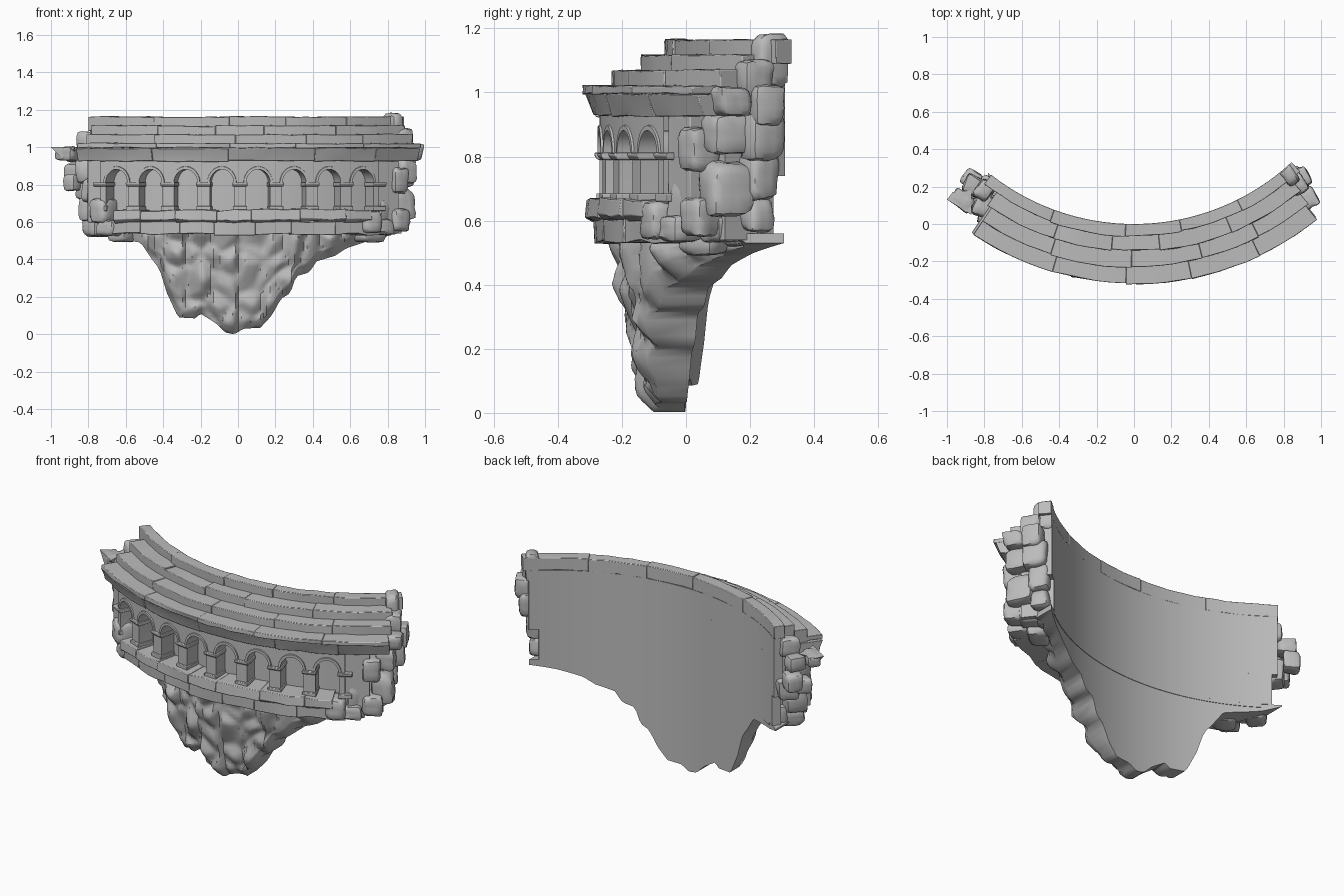
import bpy, bmesh, math, random
from mathutils import Vector, Matrix, noise

if "Cube" in bpy.data.objects:
    bpy.data.objects.remove(bpy.data.objects["Cube"])

random.seed(4)
CY, RB = 1.24, 1.24          # arc centre (y) and radius of the back face
stone = bpy.data.materials.new("grey stone")
stone.diffuse_color = (0.5, 0.5, 0.5, 1)
stone.use_nodes = True
stone.node_tree.nodes["Principled BSDF"].inputs["Base Color"].default_value = stone.diffuse_color


def polar(a, r, z):
    a = math.radians(a)
    return Vector((r * math.sin(a), CY - r * math.cos(a), z))


def lerp(table, x):
    for (x0, y0), (x1, y1) in zip(table, table[1:]):
        if x <= x1:
            return y0 + (y1 - y0) * max(0, (x - x0) / (x1 - x0))
    return table[-1][1]


def finish(bm, name, bevel=0.0, angle=35):
    bmesh.ops.recalc_face_normals(bm, faces=bm.faces)
    me = bpy.data.meshes.new(name)
    bm.to_mesh(me)
    bm.free()
    me.materials.append(stone)
    ob = bpy.data.objects.new(name, me)
    bpy.context.collection.objects.link(ob)
    if bevel:
        m = ob.modifiers.new("worn edges", 'BEVEL')
        m.width, m.segments, m.limit_method = bevel, 2, 'ANGLE'
    bpy.ops.object.select_all(action='DESELECT')
    ob.select_set(True)
    bpy.context.view_layer.objects.active = ob
    bpy.ops.object.shade_smooth_by_angle(angle=math.radians(angle))
    return ob


def sweep(bm, profile, a0, a1, n, wear=0.0):
    """Closed (r, z) profile swept along the arc, with end caps."""
    rings = []
    for i in range(n + 1):
        a = a0 + (a1 - a0) * i / n
        rings.append([bm.verts.new(polar(a, r + random.uniform(-wear, wear) * (r > RB + .01),
                                         z + random.uniform(-wear, wear))) for r, z in profile])
    k = len(profile)
    for p, q in zip(rings, rings[1:]):
        for j in range(k):
            bm.faces.new((p[j], p[(j + 1) % k], q[(j + 1) % k], q[j]))
    bm.faces.new(rings[0])
    bm.faces.new(rings[-1][::-1])


def block_course(name, profile, a0, a1, size=14, wear=0.003):
    """Course of slightly uneven blocks laid along the arc."""
    bm = bmesh.new()
    a = a0
    while a < a1 - 0.1:
        b = a + size * random.uniform(0.7, 1.3)
        if a1 - b < size * 0.5:
            b = a1
        dr, dz = random.uniform(-.004, .004), random.uniform(-.003, .003)
        sweep(bm, [(r + dr * (r > RB + .01), z + dz) for r, z in profile],
              a, b, max(2, int((b - a) / 2.5)), wear)
        a = b
    return finish(bm, name, 0.003)


def rect(r0, r1, z0, z1):
    return [(r0, z0), (r1, z0), (r1, z1), (r0, z1)]


# wall behind everything, stepping in towards the bottom
bm = bmesh.new()
sweep(bm, rect(RB, 1.42, 0.54, 0.95), -34, 38, 40)
sweep(bm, rect(RB, 1.29, 0.56, 0.74), -36.5, 38.8, 40)
sweep(bm, rect(RB, 1.29, 0.74, 1.09), -37.8, 41.3, 40)
finish(bm, "back_wall")

# stepped roof courses and cornice
block_course("top_step", rect(RB, 1.305, 1.09, 1.165), -38, 42.8)
block_course("second_step", rect(1.27, 1.385, 1.04, 1.115), -34.5, 40)
block_course("third_step", rect(1.27, 1.47, 0.99, 1.07), -33.5, 39.5)
block_course("cornice_lip", rect(1.42, 1.56, 0.995, 1.02), -33.5, 38.8)
block_course("cornice", [(1.3, .925), (1.525, .925), (1.535, .955), (1.55, .995), (1.3, .995)], -34, 39)

# arcade of arched niches
BAY, MID, HALF, RF, RN, SPRING, RISE = 7.37, 0.4, 2.45, 1.51, 1.42, .807, .075
edges = [MID + BAY * (k - 4) for k in range(9)]
bm = bmesh.new()
for k in range(8):
    c = (edges[k] + edges[k + 1]) / 2
    arch = [(c - HALF * math.cos(math.pi * i / 12), SPRING + RISE * math.sin(math.pi * i / 12)) for i in range(13)]
    path = [(c - HALF, .66)] + arch + [(c + HALF, .66)]
    for (a, z), (b, w) in zip(path, path[1:]):       # jambs and soffit
        bm.faces.new([bm.verts.new(polar(*p)) for p in ((a, RF, z), (b, RF, w), (b, RN, w), (a, RN, z))])
    for (a, z), (b, w) in zip(arch, arch[1:]):       # spandrels
        bm.faces.new([bm.verts.new(polar(*p)) for p in ((a, RF, z), (b, RF, w), (b, RF, .93), (a, RF, .93))])
    for a, b in ((edges[k], c - HALF), (c + HALF, edges[k + 1])):   # pier fronts
        for z, w in ((.66, SPRING), (SPRING, .93)):
            bm.faces.new([bm.verts.new(polar(*p)) for p in ((a, RF, z), (b, RF, z), (b, RF, w), (a, RF, w))])
bmesh.ops.remove_doubles(bm, verts=bm.verts, dist=0.0005)
finish(bm, "arcade")

# arch rims
bm = bmesh.new()
for k in range(8):
    c = (edges[k] + edges[k + 1]) / 2
    rings = []
    for i in range(13):
        t = math.pi * i / 12
        rings.append([bm.verts.new(polar(c - HALF * s * math.cos(t), r, SPRING + RISE * s * math.sin(t)))
                      for s, r in ((1, 1.5), (1, 1.517), (1.2, 1.517), (1.25, 1.5))])
    for p, q in zip(rings, rings[1:]):
        for j in range(4):
            bm.faces.new((p[j], p[(j + 1) % 4], q[(j + 1) % 4], q[j]))
finish(bm, "arch_rims")

# pier capitals and feet
bm = bmesh.new()
for e in edges:
    sweep(bm, [(1.42, .79), (1.516, .79), (1.526, .802), (1.526, .812), (1.42, .812)], e - 1.5, e + 1.5, 2)
    sweep(bm, rect(1.42, 1.52, .66, .685), e - 1.45, e + 1.45, 2)
finish(bm, "pier_capitals_and_feet", 0.003)

# plain wall ends beside the arcade
block_course("wall_end_right", rect(1.3, 1.495, .6, .93), edges[-1], 35, 6)
block_course("wall_end_left", rect(1.3, 1.495, .6, .93), -32.5, edges[0], 6)

# ledges below the arcade
block_course("ledge", [(1.3, .6), (1.53, .6), (1.555, .615), (1.55, .665), (1.3, .67)], -25.5, 27.5, 8, .006)
block_course("under_ledge", rect(1.26, 1.52, .535, .605), -27, 30, 9, .006)

# hanging rock under the balcony
outline = [(-.78, .55), (-.7, .52), (-.52, .49), (-.46, .40), (-.42, .35), (-.38, .22), (-.32, .09), (-.23, .085),
           (-.2, .11), (-.12, .06), (-.07, .01), (-.02, .0), (.03, .03), (.12, .035), (.18, .10), (.23, .19),
           (.28, .22), (.31, .31), (.38, .33), (.42, .39), (.52, .42), (.58, .46), (.7, .50), (.82, .53)]
front = [(0, 1.38), (.1, 1.40), (.25, 1.425), (.4, 1.46), (.56, 1.475)]


def rock_point(i, j, nx, nz):
    x = -.78 + 1.6 * i / nx
    low = lerp(outline, x)
    z = low + (.56 - low) * j / nz
    d = noise.voronoi(Vector((x * 9, z * 5.5, 1.7)))[0]
    chunk = noise.cell(Vector((x * 7, 0, 5.0))) * .012
    bump = .085 * (min(.8, d[1] - d[0]) - .35) + chunk
    r = lerp(front, z) + bump - .03 * max(0, 1 - (z - low) / .05) - .10 * min(1, abs(x) / .7) ** 2
    rb = RB + .003
    return (Vector((x, CY - math.sqrt(max(r, RB + .02) ** 2 - x * x), z)),
            Vector((x, CY - math.sqrt(rb * rb - x * x), z)))


bm = bmesh.new()
NX, NZ = 96, 32
grid = [[tuple(bm.verts.new(p) for p in rock_point(i, j, NX, NZ)) for j in range(NZ + 1)] for i in range(NX + 1)]
for i in range(NX):
    for j in range(NZ):
        for s in (0, 1):
            bm.faces.new((grid[i][j][s], grid[i + 1][j][s], grid[i + 1][j + 1][s], grid[i][j + 1][s]))
    for j in (0, NZ):
        bm.faces.new((grid[i][j][0], grid[i + 1][j][0], grid[i + 1][j][1], grid[i][j][1]))
for i in (0, NX):
    for j in range(NZ):
        bm.faces.new((grid[i][j][0], grid[i][j + 1][0], grid[i][j + 1][1], grid[i][j][1]))
finish(bm, "hanging_rock", angle=45)


def boulder(bm, x, y, z, sx, sy, sz, turn):
    """Rounded, battered block kept in front of the back face."""
    part = bmesh.new()
    bmesh.ops.create_cube(part, size=2.2)
    for v in part.verts:
        v.co *= random.uniform(.82, 1.1)
    bmesh.ops.subdivide_edges(part, edges=part.edges, cuts=4, use_grid_fill=True)
    rot = Matrix.Rotation(math.radians(turn), 3, 'Z')
    vmap = {}
    for v in part.verts:
        n = (abs(v.co.x) ** 5 + abs(v.co.y) ** 5 + abs(v.co.z) ** 5) ** .2
        c = v.co * (max(map(abs, v.co)) / n) * (1 + .10 * noise.noise(v.co * 1.3 + Vector((x * 9, y * 9, z * 9))))
        c = rot @ Vector((c.x * sx, c.y * sy, c.z * sz)) + Vector((x, y, z))
        out = Vector((c.x, c.y - CY))
        if out.length < RB:
            out = out.normalized() * RB
        vmap[v] = bm.verts.new((out.x, out.y + CY, c.z))
    for f in part.faces:
        bm.faces.new([vmap[v] for v in f.verts])
    part.free()


# broken masonry at both ends
right = [(.83, .26, 1.10, .035, .055, .075), (.87, .21, 1.04, .045, .05, .055), (.89, .25, .96, .045, .05, .06),
         (.92, .14, .97, .055, .055, .045), (.88, .13, .87, .05, .07, .06), (.87, .24, .86, .045, .06, .07),
         (.85, .04, .82, .05, .055, .07), (.87, .13, .70, .055, .07, .08), (.83, .23, .74, .045, .05, .07),
         (.82, .22, .62, .045, .045, .05), (.84, .05, .61, .05, .06, .055), (.79, .11, .57, .055, .06, .04),
         (.77, .02, .66, .06, .05, .06), (.75, -.02, .575, .06, .06, .04), (.70, -.07, .60, .05, .06, .055),
         (.70, .06, .53, .07, .05, .035), (.74, .17, .56, .05, .05, .04)]
left = [(-.87, .24, .86, .045, .045, .05), (-.86, .20, .96, .05, .05, .04), (-.92, .13, .965, .06, .04, .035),
        (-.80, .18, 1.03, .04, .05, .05), (-.80, .10, .87, .05, .06, .06), (-.80, .19, .78, .05, .06, .06),
        (-.77, .04, .77, .05, .06, .06), (-.78, .10, .67, .05, .06, .06), (-.72, -.03, .66, .05, .06, .06),
        (-.76, .09, .57, .05, .06, .045), (-.68, -.05, .57, .06, .06, .04), (-.88, .16, .81, .035, .04, .04),
        (-.62, .0, .53, .06, .06, .035), (-.72, .16, .60, .04, .04, .05)]
for name, items, turn in (("broken_masonry_right", right, 36), ("broken_masonry_left", left, -34)):
    bm = bmesh.new()
    for item in items:
        boulder(bm, *item, turn + random.uniform(-12, 12))
    finish(bm, name, angle=40)

# pointed broken tip at the left end of the cornice
bm = bmesh.new()
for p in ((-1, .13, 1.0), (-.97, .17, .995), (-.94, .09, .94), (-.87, .05, 1.0), (-.87, .18, 1.0), (-.88, .12, .93)):
    bm.verts.new(p)
bmesh.ops.convex_hull(bm, input=bm.verts)
finish(bm, "cornice_tip")
